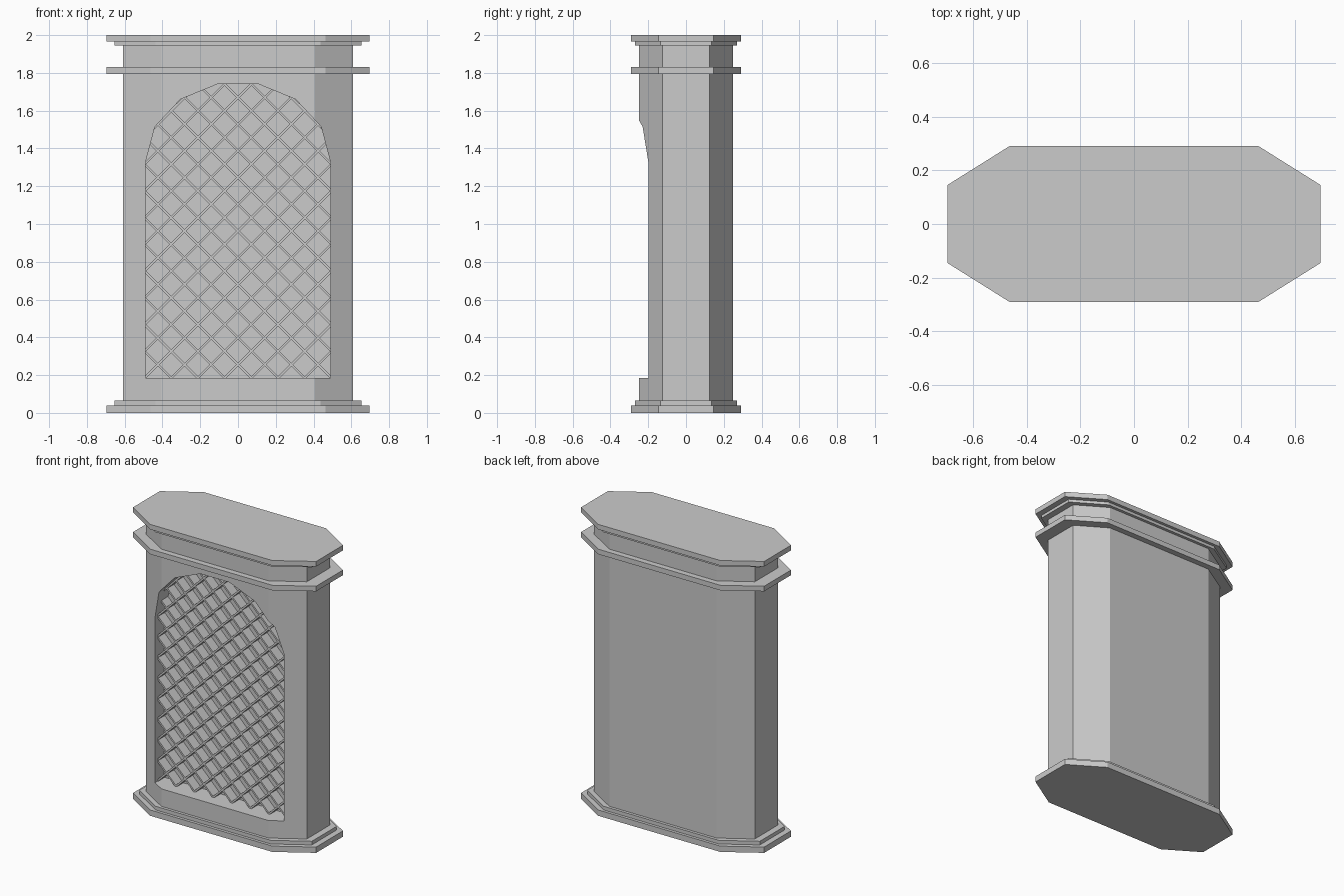
import bpy, bmesh, math
from mathutils import Vector, Matrix

if "Cube" in bpy.data.objects:
    bpy.data.objects.remove(bpy.data.objects["Cube"])


def make_object(name, bm):
    bmesh.ops.recalc_face_normals(bm, faces=bm.faces)
    mesh = bpy.data.meshes.new(name)
    bm.to_mesh(mesh)
    bm.free()
    obj = bpy.data.objects.new(name, mesh)
    bpy.context.collection.objects.link(obj)
    return obj


def prism(name, points, direction):
    """Extrude a closed outline along a vector."""
    bm = bmesh.new()
    face = bm.faces.new([bm.verts.new(p) for p in points])
    result = bmesh.ops.extrude_face_region(bm, geom=[face], use_keep_orig=True)
    verts = [g for g in result["geom"] if isinstance(g, bmesh.types.BMVert)]
    bmesh.ops.translate(bm, verts=verts, vec=direction)
    return make_object(name, bm)


def octagon_slab(name, w, d, z0, z1):
    """Long octagon, half width w and half depth d."""
    a, b = w * 0.667, d * 0.5
    outline = [(a, -d), (w, -b), (w, b), (a, d), (-a, d), (-w, b), (-w, -b), (-a, -d)]
    return prism(name, [(x, y, z0) for x, y in outline], (0, 0, z1 - z0))


# Plinth, mouldings and cap
octagon_slab("base_plinth", 0.695, 0.29, 0.0, 0.04)
octagon_slab("base_step", 0.655, 0.27, 0.04, 0.065)
octagon_slab("upper_moulding", 0.695, 0.29, 1.795, 1.83)
octagon_slab("cap_step", 0.655, 0.27, 1.945, 1.965)
octagon_slab("cap", 0.695, 0.29, 1.965, 2.0)

# Main body with an arched niche cut into the front
NICHE_BACK = -0.10
half = [(0.49, 0.185), (0.49, 1.325), (0.44, 1.515), (0.305, 1.66), (0.11, 1.74)]
arch = half + [(-x, z) for x, z in reversed(half)]
body = octagon_slab("body", 0.61, 0.25, 0.065, 1.945)
cutter = prism("niche_cutter", [(x, -0.5, z) for x, z in arch], (0, NICHE_BACK + 0.5, 0))
cutter.hide_render = True
mod = body.modifiers.new("niche", "BOOLEAN")
mod.operation = "DIFFERENCE"
mod.solver = "EXACT"
mod.object = cutter
bpy.context.view_layer.objects.active = body
bpy.ops.object.modifier_apply(modifier=mod.name)
bpy.data.objects.remove(cutter)

# Diagonal lattice bars filling the niche, trimmed to the arch
BAR_FRONT, BAR_WIDTH, PITCH = -0.17, 0.012, 0.1
bm = bmesh.new()
depth = NICHE_BACK - BAR_FRONT + 0.005
step = PITCH * math.sqrt(2)
for side in (-1, 1):
    for i in range(-16, 17):
        x = (i + 0.5) * step
        place = (Matrix.Translation((x, BAR_FRONT + depth / 2, 0.185))
                 @ Matrix.Rotation(side * math.pi / 4, 4, "Y")
                 @ Matrix.Diagonal((BAR_WIDTH, depth, 6, 1)))
        bmesh.ops.create_cube(bm, size=1, matrix=place)
for (x0, z0), (x1, z1) in zip(arch, arch[1:] + arch[:1]):
    outward = Vector((z1 - z0, 0, -(x1 - x0)))
    bmesh.ops.bisect_plane(bm, geom=bm.verts[:] + bm.edges[:] + bm.faces[:],
                           plane_co=(x0, 0, z0), plane_no=outward, clear_outer=True)
make_object("lattice", bm)
